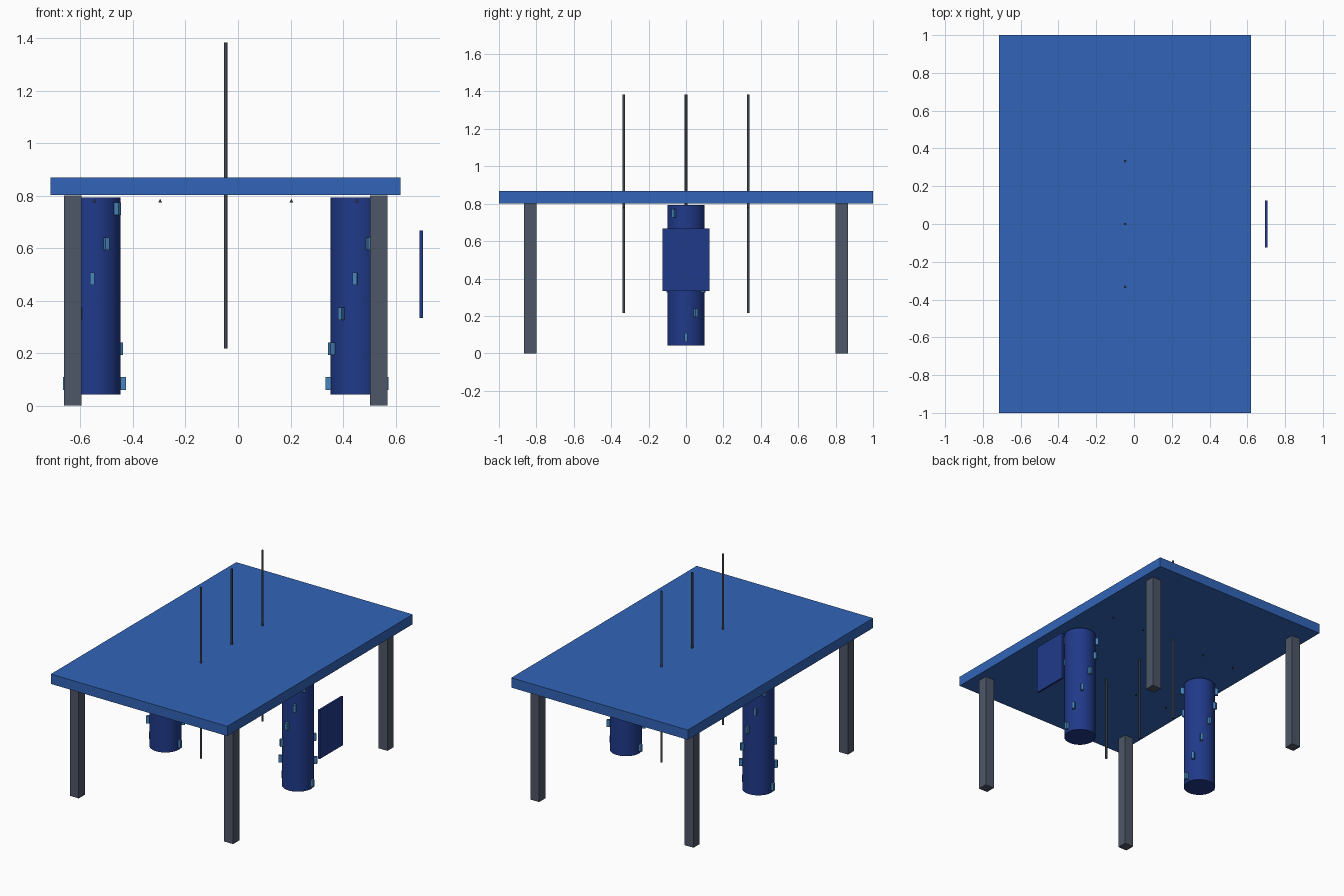
import bpy
import math

cube = bpy.data.objects.get("Cube")
if cube:
    bpy.data.objects.remove(cube, do_unlink=True)

MID = -0.047  # x of the table centre


def material(name, rgb):
    linear = [((c / 255 + 0.055) / 1.055) ** 2.4 for c in rgb] + [1]
    m = bpy.data.materials.new(name)
    m.use_nodes = True
    m.diffuse_color = linear
    m.node_tree.nodes["Principled BSDF"].inputs["Base Color"].default_value = linear
    return m


table_blue = material("table blue", (50, 101, 184))
navy = material("navy", (32, 58, 138))
leg_grey = material("leg grey", (78, 87, 103))
rod_grey = material("rod grey", (64, 69, 78))
tab_blue = material("tab light blue", (72, 134, 192))


def finish(name, mat):
    ob = bpy.context.object
    ob.name = name
    ob.data.materials.append(mat)
    return ob


def box(name, centre, size, mat, turn=0):
    bpy.ops.mesh.primitive_cube_add(size=1, location=centre, rotation=(0, 0, turn))
    ob = finish(name, mat)
    ob.scale = size
    return ob


def cylinder(name, centre, radius, height, sides, mat):
    bpy.ops.mesh.primitive_cylinder_add(vertices=sides, radius=radius, depth=height, location=centre)
    bpy.ops.object.shade_smooth_by_angle(angle=math.radians(35))
    return finish(name, mat)


# Table top and legs
box("table_top", (MID, 0, 0.835), (1.333, 2, 0.067), table_blue)
for sx, side in ((-1, "right"), (1, "left")):
    for sy, end in ((-1, "front"), (1, "back")):
        box(f"{end}_{side}_leg", (MID + sx * 0.583, sy * 0.833, 0.4), (0.067, 0.067, 0.8), leg_grey)

# Hanging drums, each with two spirals of tabs
for sx, side in ((-1, "right"), (1, "left")):
    x = MID + sx * 0.5
    cylinder(f"{side}_drum", (x, 0, 0.417), 0.1, 0.75, 48, navy)
    for start in (0, math.pi):
        for i in range(6):
            a = start + i * 0.5
            spot = (x + 0.105 * math.cos(a), 0.105 * math.sin(a), 0.084 + i * 0.133)
            box(f"{side}_drum_tab", spot, (0.03, 0.0167, 0.048), tab_blue, a)

# Vertical rods through the top
for y in (-0.333, 0, 0.333):
    cylinder("rod", (MID, y, 0.8), 0.0067, 1.167, 12, rod_grey)

# Small studs under the top
for y in (-0.333, 0.333):
    for dx in (-0.5, -0.25, 0.25, 0.5):
        bpy.ops.mesh.primitive_cone_add(vertices=12, radius1=0.0067, depth=0.0133,
                                        location=(MID + dx, y, 0.781))
        finish("stud", rod_grey)

# Side panel
box("side_panel", (0.699, 0, 0.5), (0.0133, 0.25, 0.333), navy)
